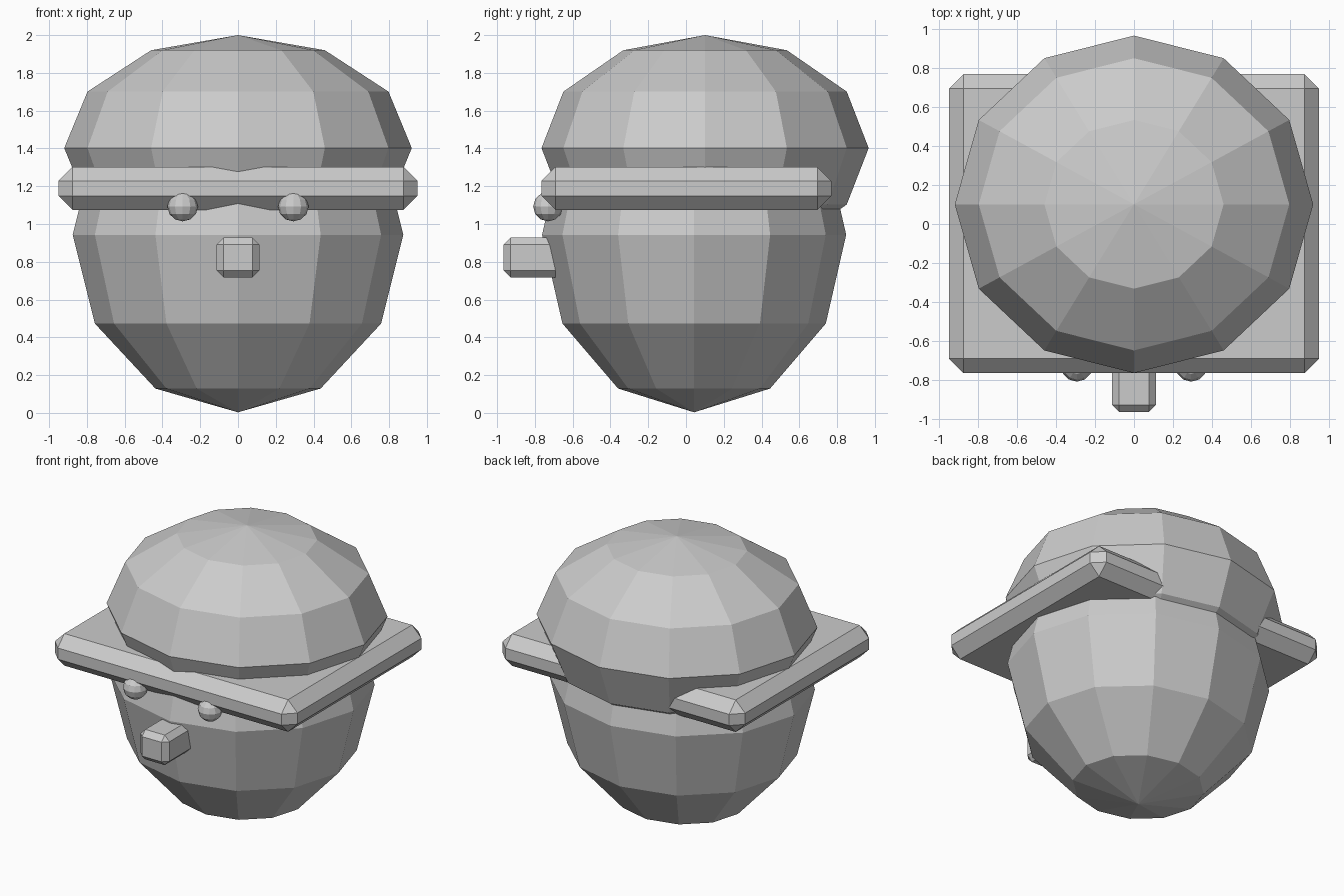
import bpy

if "Cube" in bpy.data.objects:
    bpy.data.objects.remove(bpy.data.objects["Cube"])


def ball(name, centre, radii):
    """Faceted 12 x 6 sphere scaled to the given radii."""
    bpy.ops.mesh.primitive_uv_sphere_add(segments=12, ring_count=6, radius=1, location=centre)
    ob = bpy.context.object
    ob.name = name
    ob.scale = radii
    bpy.ops.object.transform_apply(location=False, rotation=False, scale=True)
    return ob


def chamfered_box(name, low, high, width):
    """Box between two corners with single-segment chamfers."""
    centre = [(a + b) / 2 for a, b in zip(low, high)]
    bpy.ops.mesh.primitive_cube_add(size=1, location=centre)
    ob = bpy.context.object
    ob.name = name
    ob.scale = [b - a for a, b in zip(low, high)]
    bpy.ops.object.transform_apply(location=False, rotation=False, scale=True)
    bevel = ob.modifiers.new("chamfer", 'BEVEL')
    bevel.width = width
    bevel.segments = 1
    return ob


# Head and the cap dome sitting over it
ball("head", (0, 0.043, 0.943), (0.875, 0.805, 0.94))
ball("cap_dome", (0, 0.101, 1.402), (0.92, 0.866, 0.598))

# Square cap brim
chamfered_box("cap_brim", (-0.95, -0.765, 1.075), (0.95, 0.769, 1.302), 0.074)

# Nose
chamfered_box("nose", (-0.113, -0.965, 0.716), (0.113, -0.62, 0.928), 0.037)

# Eyes
for side, sign in (("left", -1), ("right", 1)):
    ball(side + "_eye", (sign * 0.293, -0.73, 1.092), (0.081, 0.079, 0.078))
